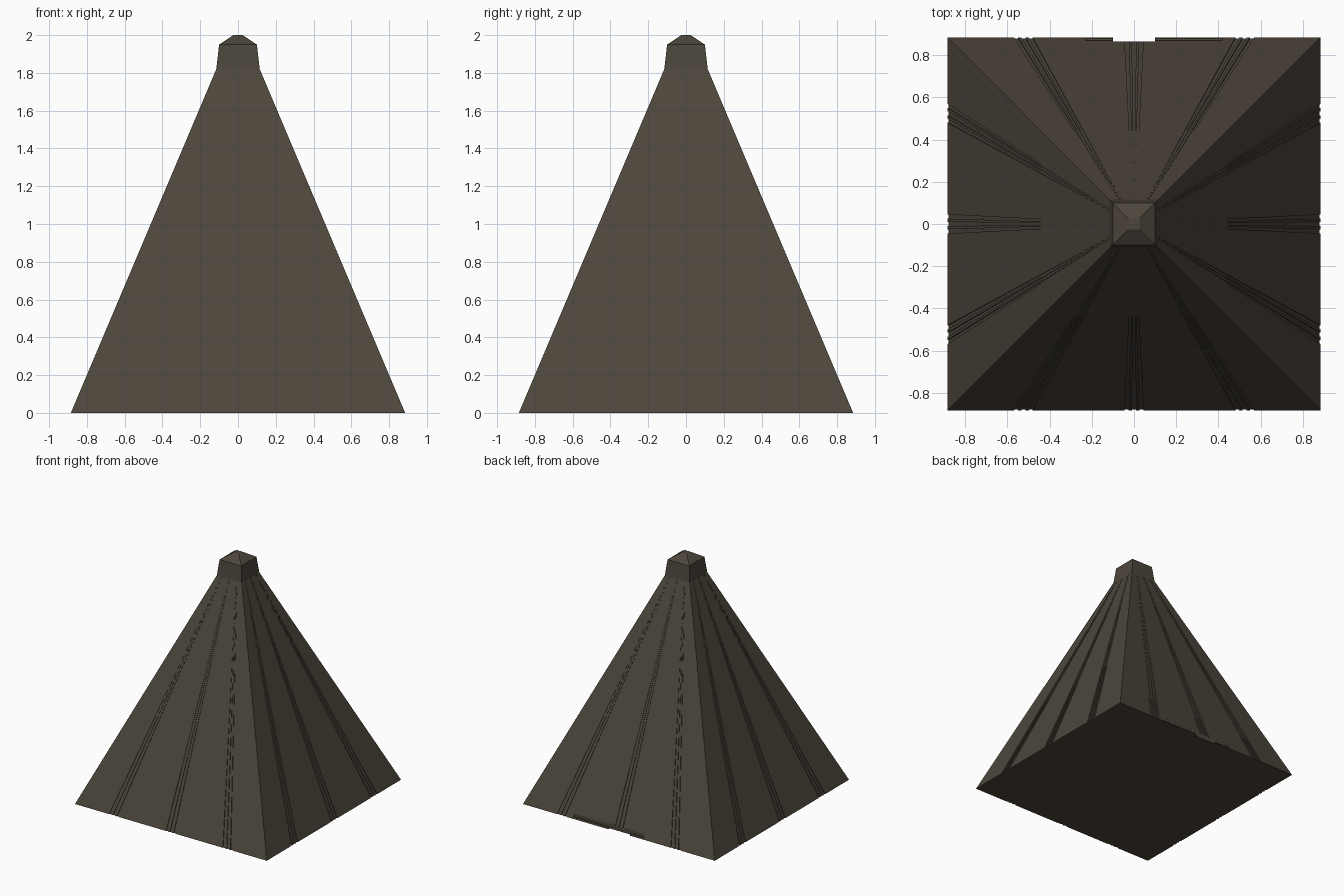
import bpy, bmesh
from mathutils import Matrix

if "Cube" in bpy.data.objects:
    bpy.data.objects.remove(bpy.data.objects["Cube"])

stone = bpy.data.materials.new("dark brown")
stone.diffuse_color = (0.074, 0.061, 0.045, 1)
stone.use_nodes = True
stone.node_tree.nodes["Principled BSDF"].inputs["Base Color"].default_value = stone.diffuse_color

BASE, NECK, NECK_Z = 0.885, 0.115, 1.82


def loft(name, rings):
    """Skin a list of closed rings of 3D points and cap both ends."""
    bm = bmesh.new()
    loops = [[bm.verts.new(p) for p in r] for r in rings]
    n = len(rings[0])
    for a, b in zip(loops, loops[1:]):
        for i in range(n):
            j = (i + 1) % n
            bm.faces.new((a[i], a[j], b[j], b[i]))
    bm.faces.new(loops[0][::-1])
    bm.faces.new(loops[-1])
    bmesh.ops.recalc_face_normals(bm, faces=bm.faces)
    me = bpy.data.meshes.new(name)
    bm.to_mesh(me)
    bm.free()
    me.materials.append(stone)
    ob = bpy.data.objects.new(name, me)
    bpy.context.collection.objects.link(ob)
    return ob


def square(h, z):
    return [(-h, -h, z), (h, -h, z), (h, h, z), (-h, h, z)]


# one side of the base outline: three groups of three shallow grooves
side = [(-BASE, -BASE)]
for centre in (-0.525, 0, 0.525):
    for off in (-0.035, 0, 0.035):
        x, w, d = centre + off, 0.010, 0.006
        side += [(x - w, -BASE), (x - w, -BASE + d), (x + w, -BASE + d), (x + w, -BASE)]
outline = []
for k in range(4):
    for x, y in side:
        for _ in range(k):
            x, y = -y, x
        outline.append((x, y))

# tapering body: the outline shrinks towards the neck
s = NECK / BASE
body = loft("pyramid_body", [[(x, y, 0) for x, y in outline],
                             [(x * s, y * s, NECK_Z) for x, y in outline]])

# cap on top
loft("top_cap", [square(NECK, NECK_Z), square(0.10, 1.95), square(0.025, 2.0)])


# notch and shallow slot at the foot of the back
def cut(x0, x1, y0, z0, z1):
    bpy.ops.mesh.primitive_cube_add(size=1, location=((x0 + x1) / 2, y0 + 0.1, (z0 + z1) / 2))
    c = bpy.context.object
    c.name = "slot_cutter"
    c.scale = (x1 - x0, 0.2, z1 - z0)
    c.hide_render = True
    m = body.modifiers.new("slot", "BOOLEAN")
    m.object, m.operation, m.solver = c, "DIFFERENCE", "EXACT"
    bpy.context.view_layer.objects.active = body
    bpy.ops.object.modifier_apply(modifier=m.name)
    bpy.data.objects.remove(c)


cut(-0.10, 0.10, 0.866, -0.05, 0.045)
cut(-0.23, 0.42, 0.868, 0.012, 0.038)
